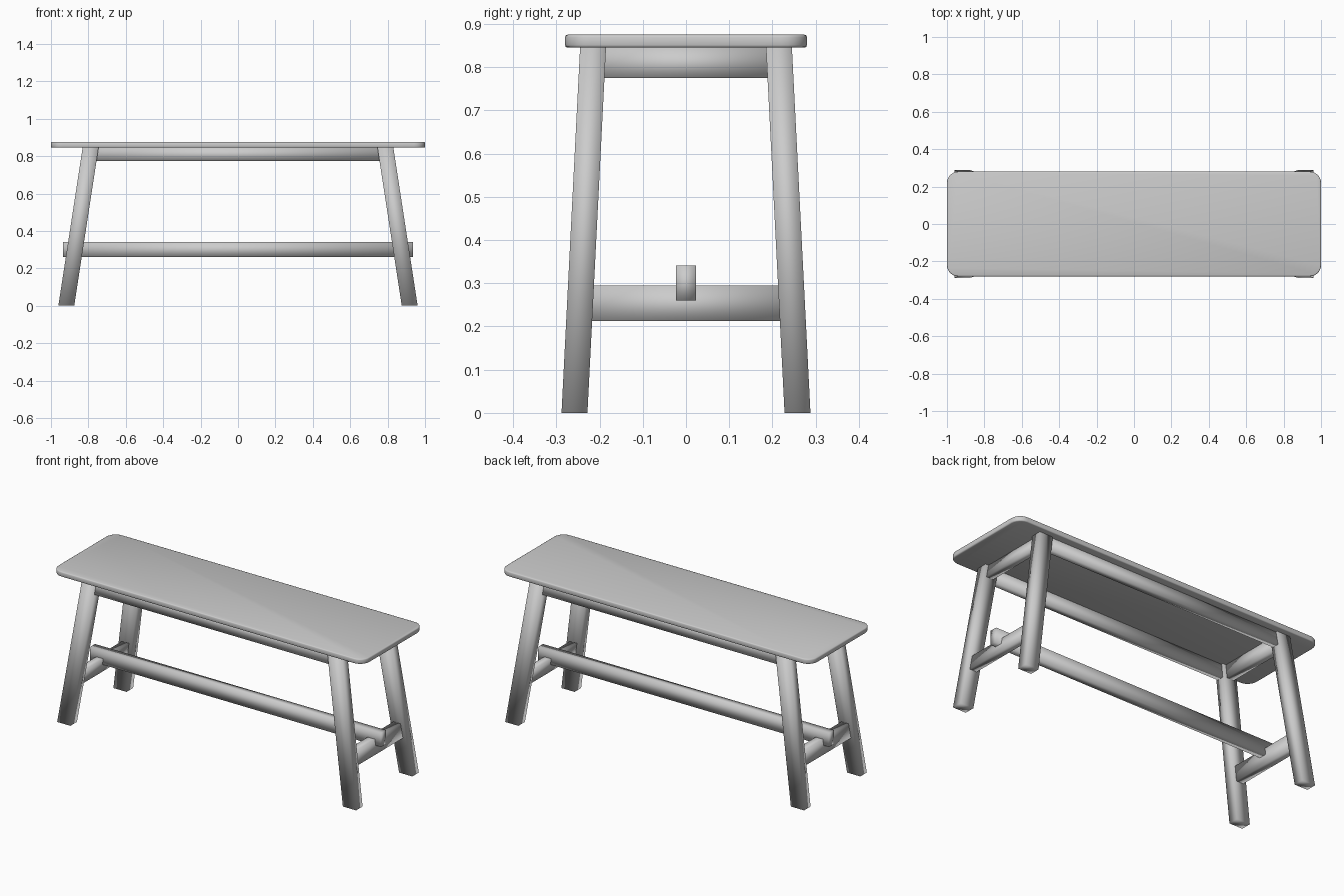
import bpy, bmesh, math

if "Cube" in bpy.data.objects:
    bpy.data.objects.remove(bpy.data.objects["Cube"])

TOP = 0.846           # underside of the seat


def leg_x(z):         # leg centre line, splayed outwards
    return 0.918 - 0.13 * z / TOP


def leg_y(z):
    return 0.258 - 0.043 * z / TOP


def finish(name, bm):
    bmesh.ops.recalc_face_normals(bm, faces=bm.faces[:])
    for f in bm.faces:
        f.smooth = True
    mesh = bpy.data.meshes.new(name)
    bm.to_mesh(mesh)
    bm.free()
    obj = bpy.data.objects.new(name, mesh)
    bpy.context.collection.objects.link(obj)
    return obj


def beam(name, bottom, top, sx, sy):
    """Sheared box with level ends; bottom and top are its end centres."""
    bm = bmesh.new()
    bmesh.ops.create_cube(bm, size=1)
    for v in bm.verts:
        c = top if v.co.z > 0 else bottom
        v.co = (c[0] + v.co.x * sx, c[1] + v.co.y * sy, c[2])
    return finish(name, bm)


# Seat: rounded-corner board with softened edges
R, HX, HY, STEPS = 0.06, 1.0, 0.28, 6
bm = bmesh.new()
ring = []
for i, (sx, sy) in enumerate([(1, 1), (-1, 1), (-1, -1), (1, -1)]):
    for k in range(STEPS + 1):
        a = math.radians(90 * (i + k / STEPS))
        ring.append(bm.verts.new((sx * (HX - R) + R * math.cos(a),
                                  sy * (HY - R) + R * math.sin(a), TOP - 0.001)))
board = bm.faces.new(ring)
ext = bmesh.ops.extrude_face_region(bm, geom=[board])
for v in ext["geom"]:
    if isinstance(v, bmesh.types.BMVert):
        v.co.z = 0.875
rims = [e for e in bm.edges if abs(e.verts[0].co.z - e.verts[1].co.z) < 1e-5]
bmesh.ops.bevel(bm, geom=rims, offset=0.006, segments=2, profile=0.5, affect='EDGES')
finish("seat", bm)

# Four splayed legs
for sx, side in ((-1, "left"), (1, "right")):
    for sy, end in ((-1, "front"), (1, "back")):
        beam(f"{end}_{side}_leg", (sx * leg_x(0), sy * leg_y(0), 0),
             (sx * leg_x(TOP), sy * leg_y(TOP), TOP), 0.085, 0.06)

# Long aprons under the seat
for sy, end in ((-1, "front"), (1, "back")):
    beam(f"{end}_apron", (0, sy * leg_y(0.775), 0.775),
         (0, sy * leg_y(TOP), TOP), 1.53, 0.04)

# End aprons and lower end stretchers, leaning with the legs
for sx, side in ((-1, "left"), (1, "right")):
    beam(f"{side}_apron", (sx * leg_x(0.775), 0, 0.775),
         (sx * leg_x(TOP), 0, TOP), 0.045, 0.40)
    beam(f"{side}_stretcher", (sx * leg_x(0.213), 0, 0.213),
         (sx * leg_x(0.295), 0, 0.295), 0.045, 0.45)

# Long central stretcher lapped over the end stretchers
beam("long_stretcher", (0, 0, 0.26), (0, 0, 0.341), 1.87, 0.046)
